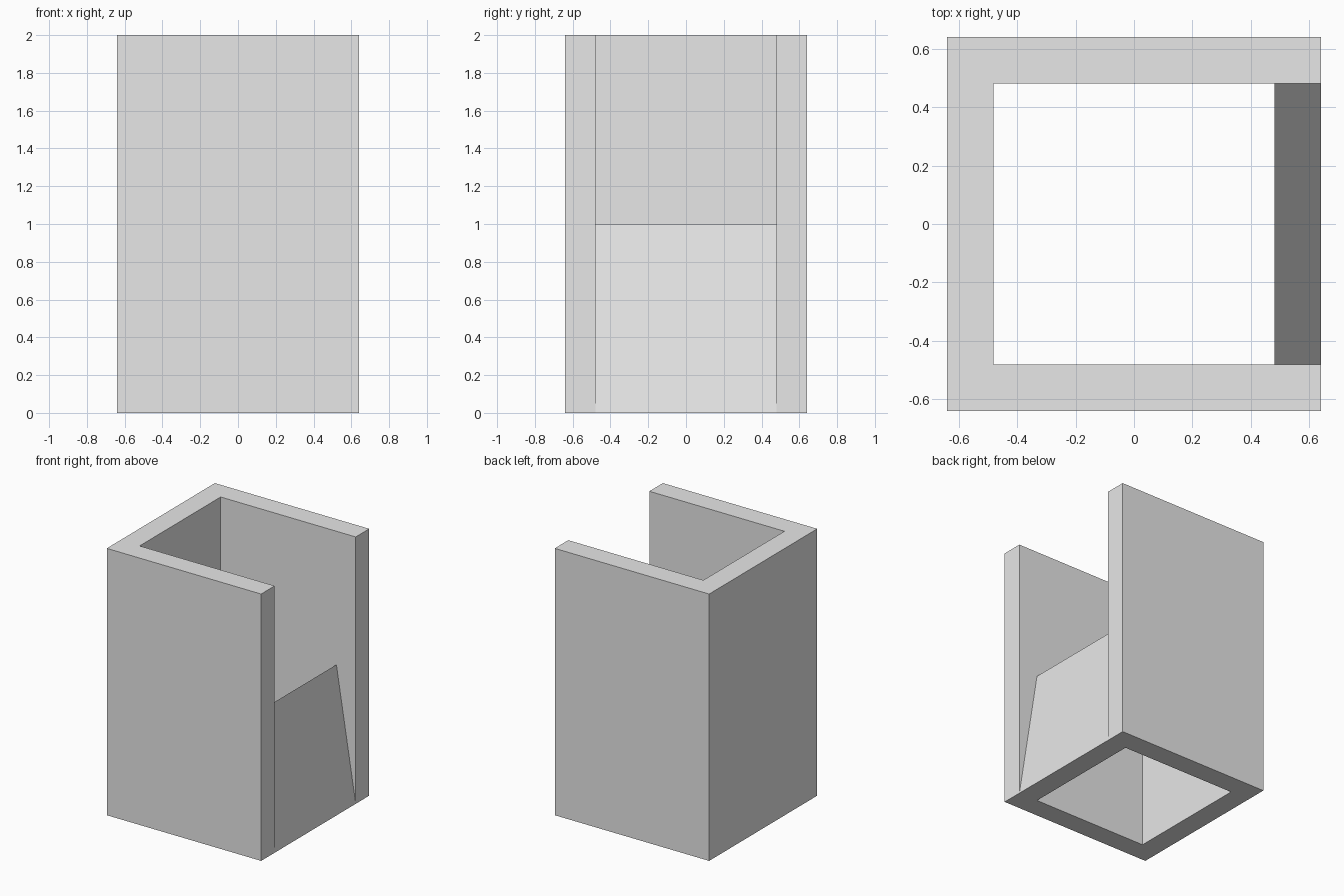
import bpy
import bmesh
from mathutils import Vector

cube = bpy.data.objects.get("Cube")
if cube:
    bpy.data.objects.remove(cube, do_unlink=True)

OUTER = 0.64      # half width of the shell
INNER = 0.48      # half width of the well
HEIGHT = 2.0
RAMP_TOP = 1.0

# Single plain material
grey = bpy.data.materials.new("plain grey")
grey.use_nodes = True
grey.diffuse_color = (0.8, 0.8, 0.8, 1)
grey.node_tree.nodes["Principled BSDF"].inputs["Base Color"].default_value = (0.8, 0.8, 0.8, 1)


def extrude_profile(name, points, offset, capped=True):
    """Sweep a closed profile along the offset vector."""
    bm = bmesh.new()
    start = [bm.verts.new(p) for p in points]
    end = [bm.verts.new(Vector(p) + Vector(offset)) for p in points]
    count = len(points)
    for i in range(count):
        j = (i + 1) % count
        bm.faces.new((start[i], start[j], end[j], end[i]))
    if capped:
        bm.faces.new(start[::-1])
        bm.faces.new(end)
    bmesh.ops.recalc_face_normals(bm, faces=bm.faces)
    mesh = bpy.data.meshes.new(name)
    bm.to_mesh(mesh)
    bm.free()
    mesh.materials.append(grey)
    obj = bpy.data.objects.new(name, mesh)
    bpy.context.collection.objects.link(obj)
    return obj


# Three tall walls, open on the left side
half = [(OUTER, OUTER), (-OUTER, OUTER), (-OUTER, -OUTER), (OUTER, -OUTER),
        (OUTER, -INNER), (-INNER, -INNER), (-INNER, INNER), (OUTER, INNER)]
extrude_profile("three_sided_wall", [(x, y, 0) for x, y in half], (0, 0, HEIGHT))

# Half-height wedge closing the open side; its ends butt against the walls
wedge = [(INNER, 0), (INNER, RAMP_TOP), (OUTER, 0)]
# Counterclockwise seen from the front, so the outward side is fixed explicitly
ramp = extrude_profile("sloped_front_lip", [(x, -INNER, z) for x, z in wedge],
                       (0, 2 * INNER, 0), capped=False)
ramp.name = "sloped_side_lip"

# Make sure the open-ended wedge faces outward
bm = bmesh.new()
bm.from_mesh(ramp.data)
centre = sum((v.co for v in bm.verts), Vector()) / len(bm.verts)
bm.normal_update()
for face in bm.faces:
    if face.normal.dot(face.calc_center_median() - centre) < 0:
        face.normal_flip()
bm.to_mesh(ramp.data)
bm.free()
